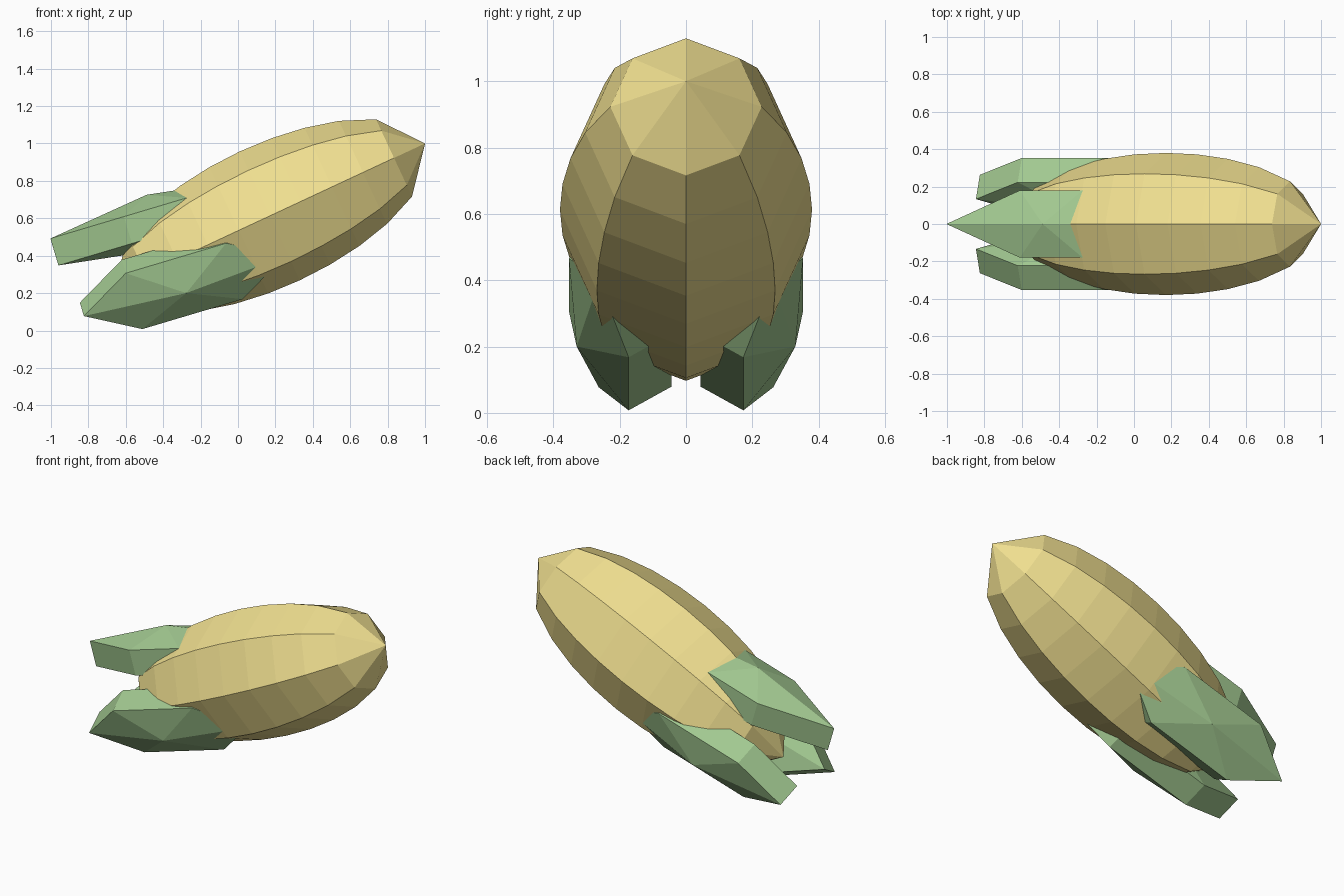
import bpy, math
from mathutils import Vector, Matrix

if "Cube" in bpy.data.objects:
    bpy.data.objects.remove(bpy.data.objects["Cube"])


def material(name, color):
    m = bpy.data.materials.new(name)
    m.diffuse_color = (*color, 1)
    m.use_nodes = True
    m.node_tree.nodes["Principled BSDF"].inputs["Base Color"].default_value = m.diffuse_color
    return m


def make_object(name, verts, faces, mat):
    me = bpy.data.meshes.new(name)
    me.from_pydata([tuple(v) for v in verts], [], faces)
    me.materials.append(mat)
    ob = bpy.data.objects.new(name, me)
    bpy.context.collection.objects.link(ob)
    return ob


yellow = material("kernel_yellow", (0.87, 0.74, 0.28))
green = material("husk_green", (0.36, 0.58, 0.28))

# Cob: eight-sided ellipsoid with evenly spaced rings, tilted up by 25 degrees
SIDES, STEPS, HALF, RADIUS = 8, 10, 0.916, 0.38
place = Matrix.Translation((0.17, 0, 0.613)) @ Matrix.Rotation(math.radians(-25), 4, 'Y')
verts = [Vector((-HALF, 0, 0))]
for i in range(1, STEPS):
    t = -1 + 2 * i / STEPS
    r = RADIUS * math.sqrt(1 - t * t)
    for k in range(SIDES):
        a = 2 * math.pi * k / SIDES
        verts.append(Vector((HALF * t, r * math.cos(a), r * math.sin(a))))
verts.append(Vector((HALF, 0, 0)))
last = len(verts) - 1
faces = []
for k in range(SIDES):
    n = (k + 1) % SIDES
    faces.append((0, 1 + n, 1 + k))
    for i in range(STEPS - 2):
        b = 1 + i * SIDES
        faces.append((b + k, b + n, b + SIDES + n, b + SIDES + k))
    top = last - SIDES
    faces.append((top + k, top + n, last))
make_object("cob", [place @ v for v in verts], faces, yellow)


# Husk leaf: hexagonal plate with a rim and a raised hub on both sides
def husk_leaf(name, center, roll, back, front):
    place = (Matrix.Translation(center) @ Matrix.Rotation(math.radians(-16.6), 4, 'Y')
             @ Matrix.Rotation(math.radians(roll), 4, 'X'))
    outline = [(-0.56, 0), (-back, -0.18), (front, -0.18),
               (0.56, 0), (front, 0.18), (-back, 0.18)]
    verts = [Vector((x, y, z)) for z in (-0.075, 0.075) for x, y in outline]
    verts += [Vector((0, 0, -0.152)), Vector((0, 0, 0.152))]
    faces = []
    for k in range(6):
        n = (k + 1) % 6
        faces += [(k, n, n + 6, k + 6), (n, k, 12), (k + 6, n + 6, 13)]
    make_object(name, [place @ v for v in verts], faces, green)


husk_leaf("top_husk_leaf", (-0.445, 0, 0.58), 0, 0.15, 0.2)
for side, s in (("left", 1), ("right", -1)):
    husk_leaf(side + "_husk_leaf", (-0.298, s * 0.198, 0.273), -120 * s, 0.28, 0.28)
